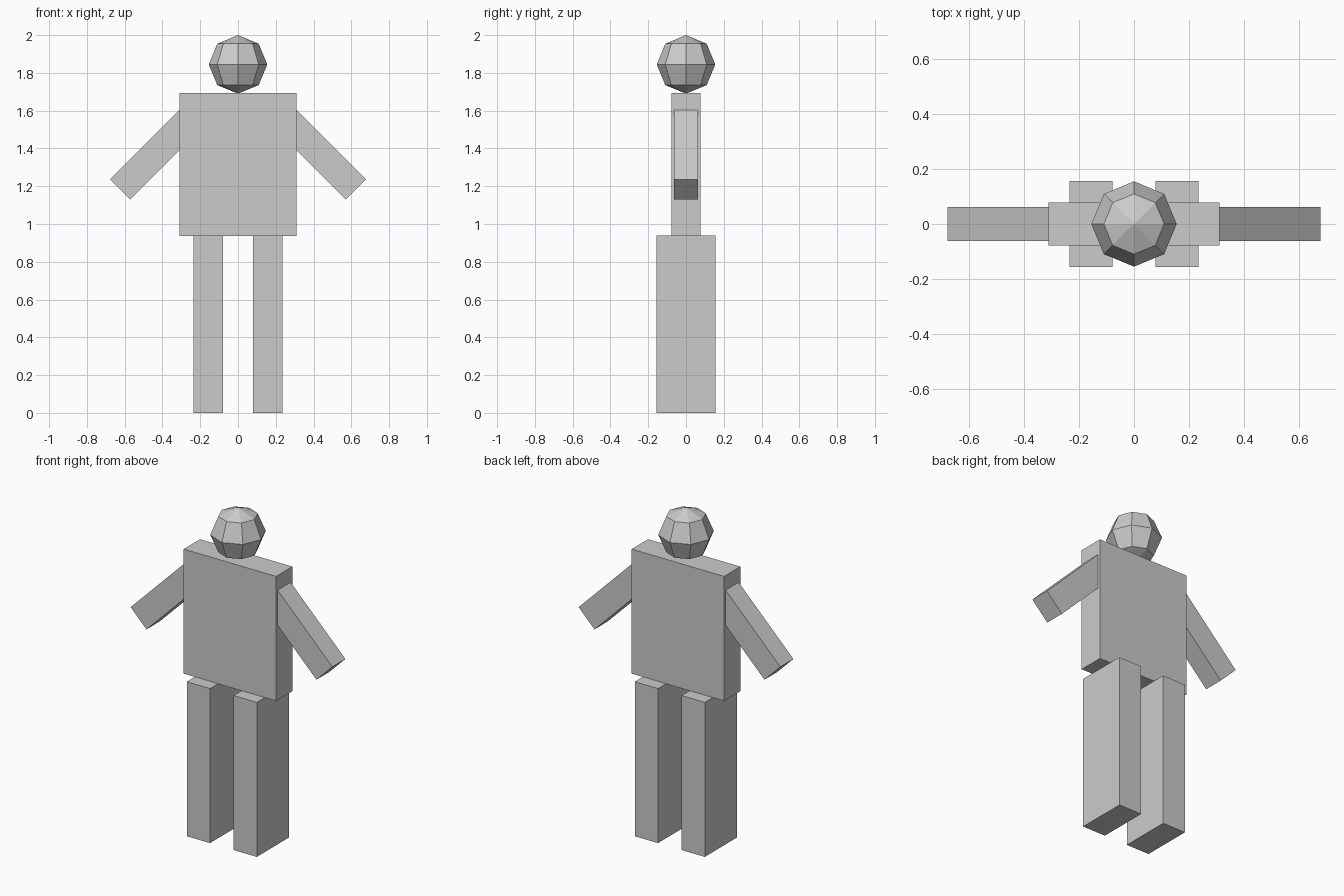
import bpy
from math import radians, hypot

if "Cube" in bpy.data.objects:
    bpy.data.objects.remove(bpy.data.objects["Cube"])


def box(name, center, size, tilt=0.0):
    """Box with the given full size, tilted about the y axis."""
    bpy.ops.mesh.primitive_cube_add(size=1, location=center, rotation=(0, tilt, 0))
    ob = bpy.context.object
    ob.name = name
    ob.scale = size
    return ob


# Head: low-poly ball resting on the torso
bpy.ops.mesh.primitive_uv_sphere_add(segments=8, ring_count=4, radius=0.155,
                                     location=(0, 0, 1.845))
bpy.context.object.name = "head"

# Torso
box("torso", (0, 0, 1.315), (0.62, 0.156, 0.756))

# Arms (sloping out and down at 45 degrees, set into the torso) and legs
outer, inner = (0.624, 1.183), (0.247, 1.56)
length = hypot(outer[0] - inner[0], outer[1] - inner[1])
for side, s in (("left", -1), ("right", 1)):
    center = (s * (outer[0] + inner[0]) / 2, 0, (outer[1] + inner[1]) / 2)
    box(side + "_arm", center, (length, 0.125, 0.151), s * radians(45))
    box(side + "_leg", (s * 0.157, 0, 0.469), (0.156, 0.311, 0.938))
